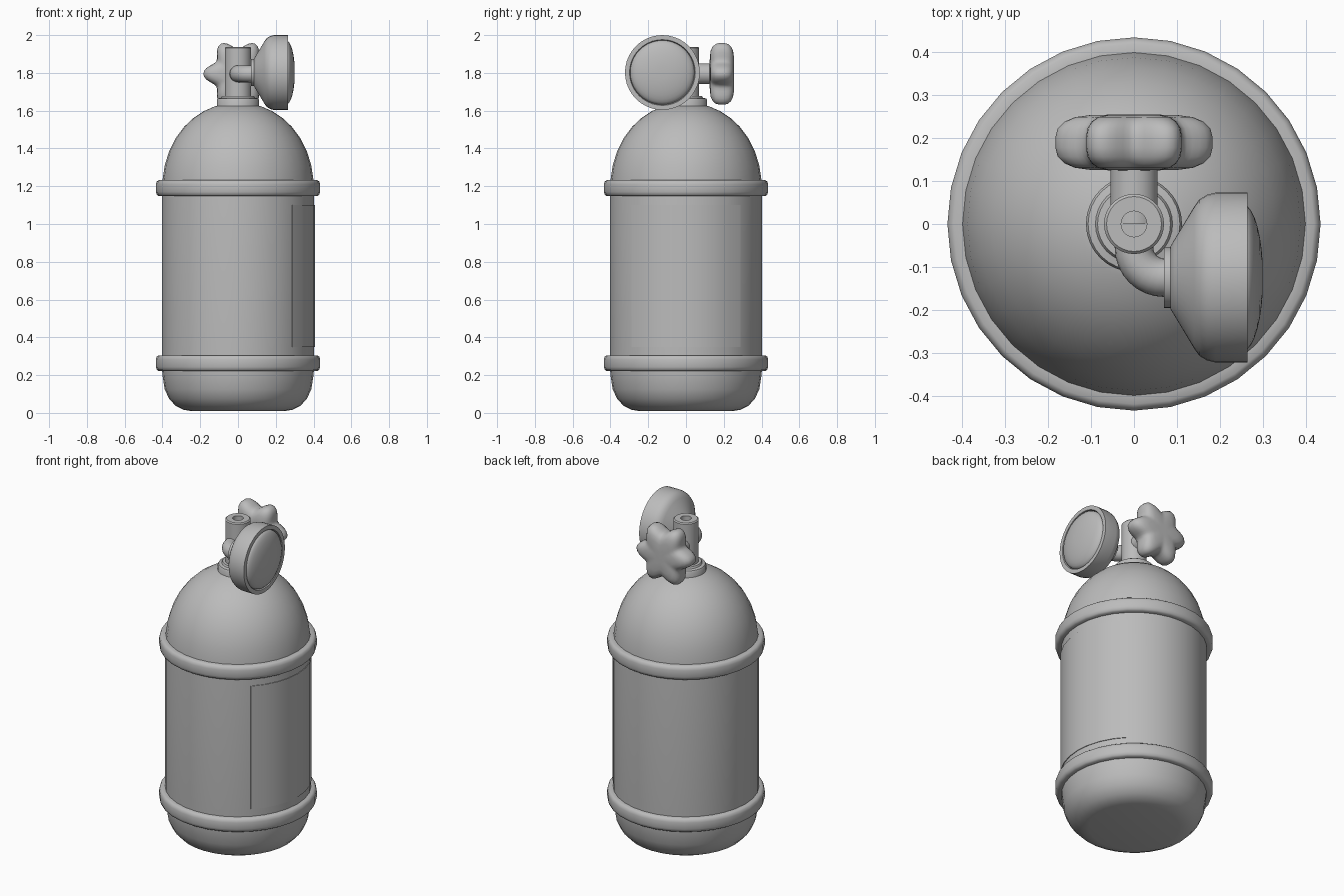
import bpy, math
from math import sin, cos, pi, radians
from mathutils import Matrix, Vector

cube = bpy.data.objects.get("Cube")
if cube:
    bpy.data.objects.remove(cube, do_unlink=True)

grey = bpy.data.materials.new("plain grey")
grey.use_nodes = True
grey.diffuse_color = (0.5, 0.5, 0.5, 1)
grey.node_tree.nodes["Principled BSDF"].inputs["Base Color"].default_value = (0.5, 0.5, 0.5, 1)

# Axis frames: local z becomes the named axis
ALONG_X = Matrix.Rotation(pi / 2, 4, "Y")
ALONG_Y = Matrix.Rotation(-pi / 2, 4, "X")
VALVE_Z = 1.795
GAUGE_Y = -0.125


def make_part(name, verts, faces, frame=Matrix(), sharp=35):
    mesh = bpy.data.meshes.new(name)
    mesh.from_pydata([frame @ Vector(v) for v in verts], [], faces)
    mesh.materials.append(grey)
    obj = bpy.data.objects.new(name, mesh)
    bpy.context.collection.objects.link(obj)
    bpy.ops.object.select_all(action="DESELECT")
    obj.select_set(True)
    bpy.context.view_layer.objects.active = obj
    bpy.ops.object.mode_set(mode="EDIT")
    bpy.ops.mesh.select_all(action="SELECT")
    bpy.ops.mesh.normals_make_consistent(inside=False)
    bpy.ops.object.mode_set(mode="OBJECT")
    bpy.ops.object.shade_smooth_by_angle(angle=radians(sharp))
    return obj


def skin(name, rings, frame=Matrix(), loop=False, sharp=35):
    """Bridge rings of equal length; cap the ends unless the rings form a loop."""
    n = len(rings[0])
    verts = [p for ring in rings for p in ring]
    faces = []
    for i in range(len(rings) if loop else len(rings) - 1):
        a, b = i * n, (i + 1) % len(rings) * n
        faces += [(a + j, a + (j + 1) % n, b + (j + 1) % n, b + j) for j in range(n)]
    if not loop:
        faces += [tuple(range(n)), tuple(range(len(verts) - n, len(verts)))]
    return make_part(name, verts, faces, frame, sharp)


def lathe(name, profile, frame=Matrix(), n=32, loop=False, sharp=35, lobes=0, depth=0):
    """Spin (radius, height) points; optional lobes swell the outer radius."""
    rings = []
    for r, z in profile:
        ring = []
        for j in range(n):
            a = 2 * pi * j / n
            k = r * (1 + depth * cos(lobes * a))
            ring.append((k * cos(a), k * sin(a), z))
        rings.append(ring)
    return skin(name, rings, frame, loop, sharp)


# Tank: rounded base, straight wall, domed shoulder
base = [(0.25, 0.01), (0.29, 0.017), (0.33, 0.037), (0.365, 0.075), (0.388, 0.125), (0.4, 0.2)]
wall = [(0.403, 0.25), (0.403, 1.17)]
dome = [(0.4, 1.23), (0.388, 1.31), (0.365, 1.385), (0.33, 1.455), (0.285, 1.515),
        (0.235, 1.562), (0.18, 1.598), (0.125, 1.622), (0.09, 1.632)]
lathe("tank", base + wall + dome, sharp=50)

# Two bands with rounded outer edges
for name, z in (("lower_band", 0.263), ("upper_band", 1.19)):
    half = [(0.395, 0.042), (0.42, 0.042), (0.43, 0.035), (0.435, 0.02)]
    lathe(name, [(r, z - h) for r, h in half] + [(r, z + h) for r, h in reversed(half)],
          loop=True, sharp=50)

# Thin curved label plate on the left side
angles = [radians(-45 + 90 * i / 8) for i in range(9)]
rings = []
for a in angles:
    rings.append([(r * cos(a), r * sin(a), z)
                  for r, z in ((0.4, 0.35), (0.407, 0.35), (0.407, 1.1), (0.4, 1.1))])
skin("label_plate", rings)

# Neck collar and hollow valve stem
lathe("neck_collar", [(0.112, 1.6), (0.112, 1.655), (0.107, 1.664), (0.09, 1.668),
                      (0.085, 1.678), (0.05, 1.68)])
lathe("valve_stem", [(0.07, 1.65), (0.07, 1.932), (0.064, 1.938), (0.03, 1.938), (0.03, 1.84)])

# Handwheel and its shaft at the back
at_valve = Matrix.Translation((0, 0, VALVE_Z)) @ ALONG_Y
lathe("wheel_shaft", [(0.055, 0.0), (0.055, 0.15)], at_valve)
face = [(0.25, 0.065), (0.55, 0.064), (0.75, 0.059), (0.88, 0.049), (0.97, 0.033), (1.0, 0.012)]
middle = 0.19
size = 0.158
outline = [(size * t, middle - h) for t, h in face] + [(size * t, middle + h) for t, h in reversed(face)]
lathe("handwheel", outline, at_valve, n=72, sharp=60, lobes=6, depth=0.16)

# Elbow pipe from the stem to the gauge
bend = 0.07
path = [(0, -0.02, -pi / 2)]
for i in range(9):
    a = pi + pi / 2 * i / 8
    path.append((bend + bend * cos(a), GAUGE_Y + bend + bend * sin(a), a + pi / 2))
path.append((0.09, GAUGE_Y, 0))
rings = []
for x, y, heading in path:
    ring = []
    for j in range(20):
        b = 2 * pi * j / 20
        side = 0.045 * cos(b)
        ring.append((x - side * sin(heading), y + side * cos(heading), VALVE_Z + 0.045 * sin(b)))
    rings.append(ring)
skin("gauge_elbow", rings, sharp=50)

# Gauge: collar, flared housing with a rim, and bulging lens
at_gauge = Matrix.Translation((0, GAUGE_Y, 1.802)) @ ALONG_X
lathe("gauge_collar", [(0.071, 0.07), (0.071, 0.095)], at_gauge)
lathe("gauge_housing", [(0.073, 0.085), (0.09, 0.095), (0.165, 0.14), (0.182, 0.152), (0.193, 0.17),
                        (0.198, 0.19), (0.198, 0.265), (0.174, 0.265), (0.17, 0.25)],
      at_gauge, n=40)
lens = [(0.17 * cos(t), 0.255 + 0.046 * sin(t)) for t in [pi / 2 * i / 8 for i in range(8)]]
lathe("gauge_lens", lens, at_gauge, n=40, sharp=60)
